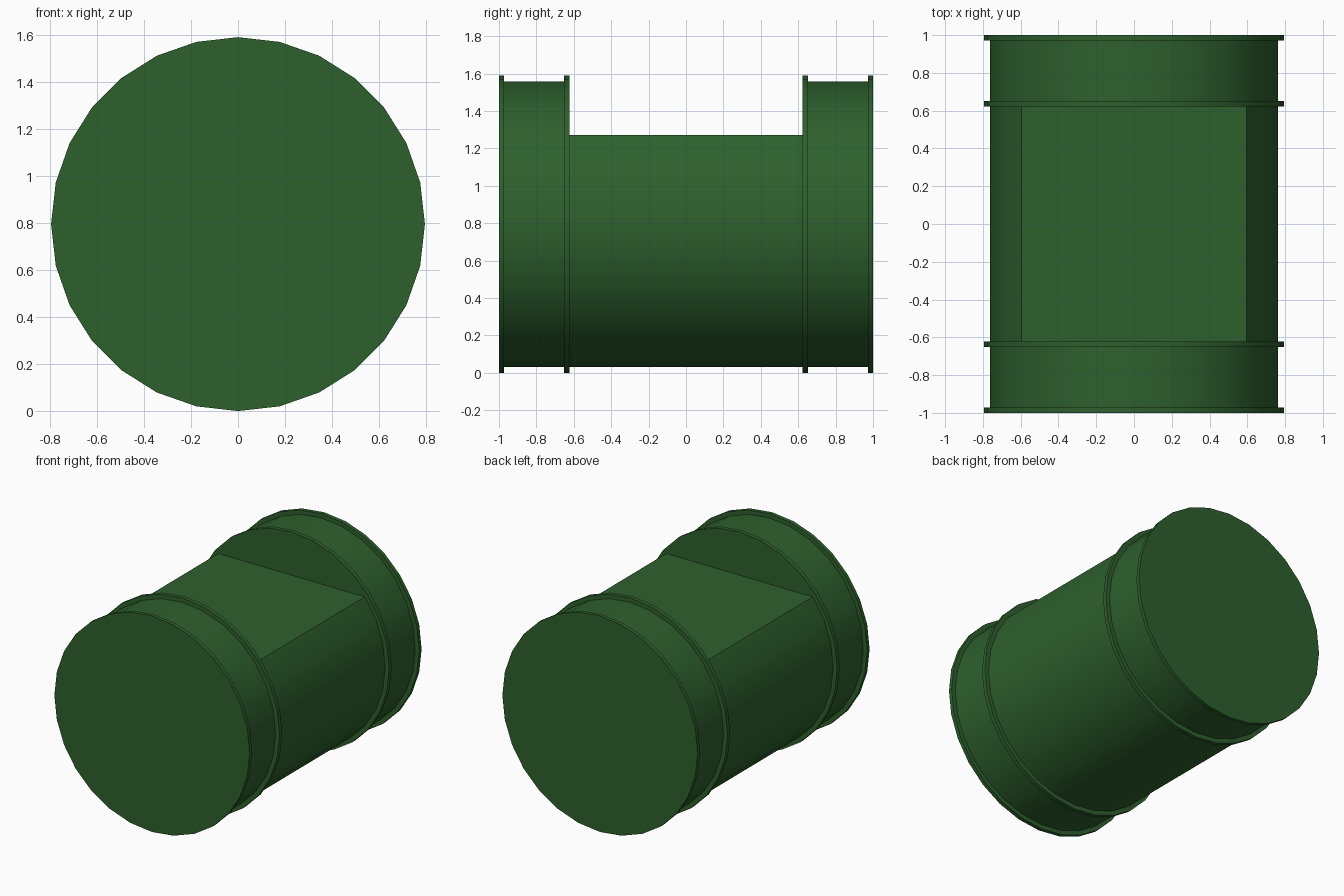
import bpy, bmesh, math

if "Cube" in bpy.data.objects:
    bpy.data.objects.remove(bpy.data.objects["Cube"])

SIDES = 28
R_RIM, R_BODY = 0.795, 0.763
CZ = R_RIM

green = bpy.data.materials.new("green_paint")
green.diffuse_color = (0.027, 0.117, 0.027, 1)
green.use_nodes = True
green.node_tree.nodes["Principled BSDF"].inputs["Base Color"].default_value = green.diffuse_color


def ring(bm, r, y, indices=range(SIDES)):
    """Circle (or part of one) around the y axis; index 0 is the top."""
    step = 2 * math.pi / SIDES
    return [bm.verts.new((r * math.sin(i * step), y, CZ + r * math.cos(i * step)))
            for i in indices]


def solid(name, rings_spec, indices=range(SIDES)):
    """Bridge successive (y, radius) rings and cap both ends."""
    bm = bmesh.new()
    rings = [ring(bm, r, y, indices) for y, r in rings_spec]
    for a, b in zip(rings, rings[1:]):
        for i in range(len(a)):
            j = (i + 1) % len(a)
            bm.faces.new((a[i], a[j], b[j], b[i]))
    bm.faces.new(rings[0])
    bm.faces.new(rings[-1])
    bmesh.ops.recalc_face_normals(bm, faces=bm.faces[:])
    mesh = bpy.data.meshes.new(name)
    bm.to_mesh(mesh)
    bm.free()
    mesh.materials.append(green)
    obj = bpy.data.objects.new(name, mesh)
    bpy.context.collection.objects.link(obj)
    bpy.ops.object.select_all(action='DESELECT')
    obj.select_set(True)
    bpy.context.view_layer.objects.active = obj
    bpy.ops.object.shade_smooth_by_angle(angle=math.radians(30))
    return obj


# closed drum ends, each with an outer and an inner raised rim
for name, s in (("front_drum_end", -1), ("back_drum_end", 1)):
    solid(name, [(s * 1.0, R_RIM), (s * 0.972, R_RIM), (s * 0.972, R_BODY),
                 (s * 0.652, R_BODY), (s * 0.652, R_RIM), (s * 0.622, R_RIM)])

# middle of the drum, with its top sliced off flat
solid("cut_middle_body", [(-0.622, R_BODY), (0.622, R_BODY)], range(4, SIDES - 3))
